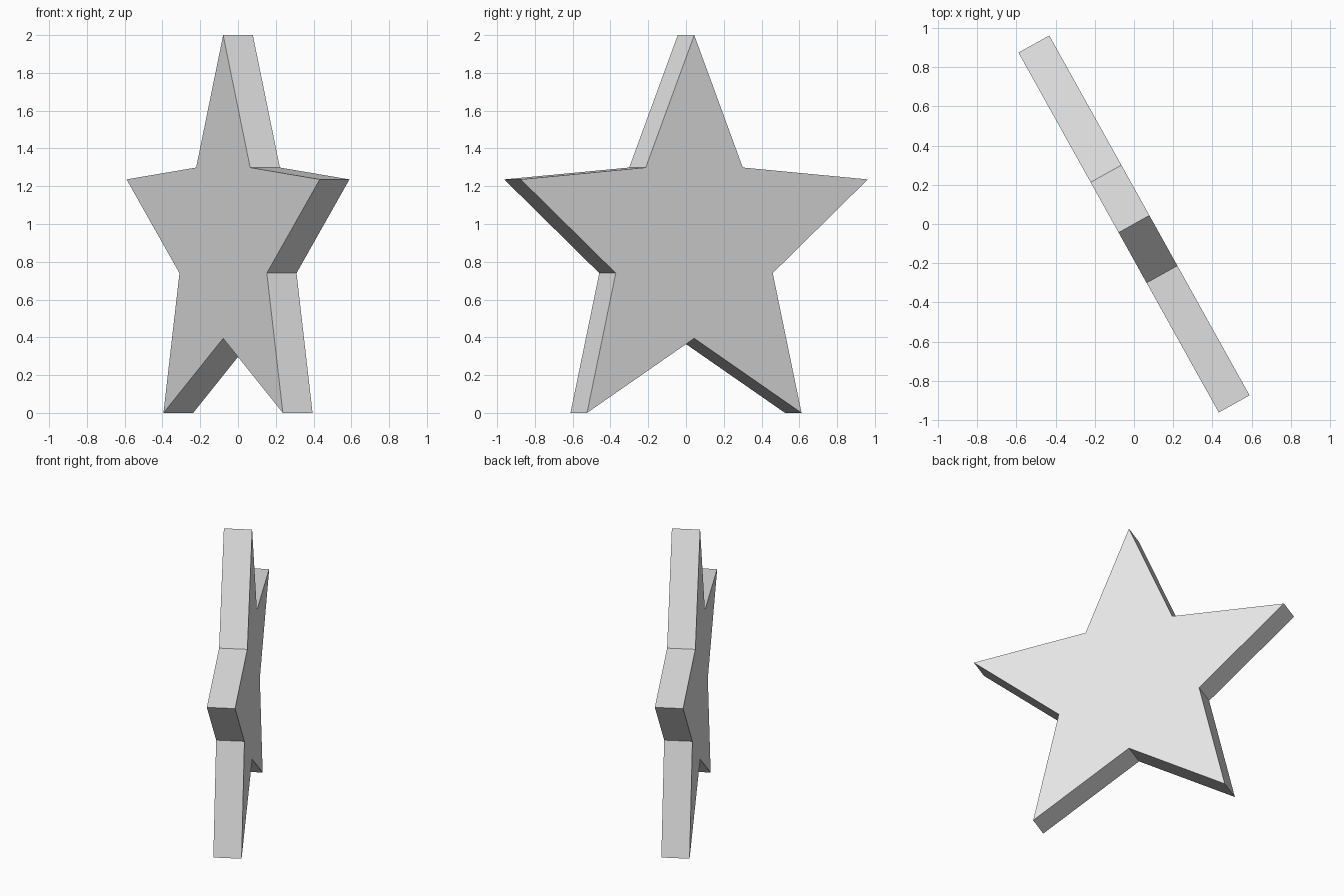
import bpy
import bmesh
from math import sin, cos, pi, radians
from mathutils import Matrix

cube = bpy.data.objects.get("Cube")
if cube:
    bpy.data.objects.remove(cube, do_unlink=True)

POINTS = 5
OUTER = 2 / (1 + cos(pi / POINTS))   # two units from tip to feet
INNER = 0.5
THICKNESS = 0.18
TURN = radians(-60.9)                # heading of the star's width axis

# Plain grey material
grey = bpy.data.materials.new("light_grey")
grey.use_nodes = True
colour = (0.8, 0.8, 0.8, 1)
grey.diffuse_color = colour
grey.node_tree.nodes["Principled BSDF"].inputs["Base Color"].default_value = colour

# Star outline, upright, extruded through its thickness
bm = bmesh.new()
verts = []
for i in range(2 * POINTS):
    radius = INNER if i % 2 else OUTER
    angle = pi * i / POINTS
    verts.append(bm.verts.new((radius * sin(angle), -THICKNESS / 2, radius * cos(angle))))
face = bm.faces.new(verts)
extruded = bmesh.ops.extrude_face_region(bm, geom=[face])["geom"]
moved = [g for g in extruded if isinstance(g, bmesh.types.BMVert)]
bmesh.ops.translate(bm, verts=moved, vec=(0, THICKNESS, 0))

# Turn about the vertical and stand the two feet on the ground
bm.transform(Matrix.Translation((0, 0, OUTER * cos(pi / POINTS))) @ Matrix.Rotation(TURN, 4, "Z"))
bmesh.ops.recalc_face_normals(bm, faces=bm.faces)

mesh = bpy.data.meshes.new("star")
bm.to_mesh(mesh)
bm.free()
mesh.materials.append(grey)
star = bpy.data.objects.new("star", mesh)
bpy.context.collection.objects.link(star)
